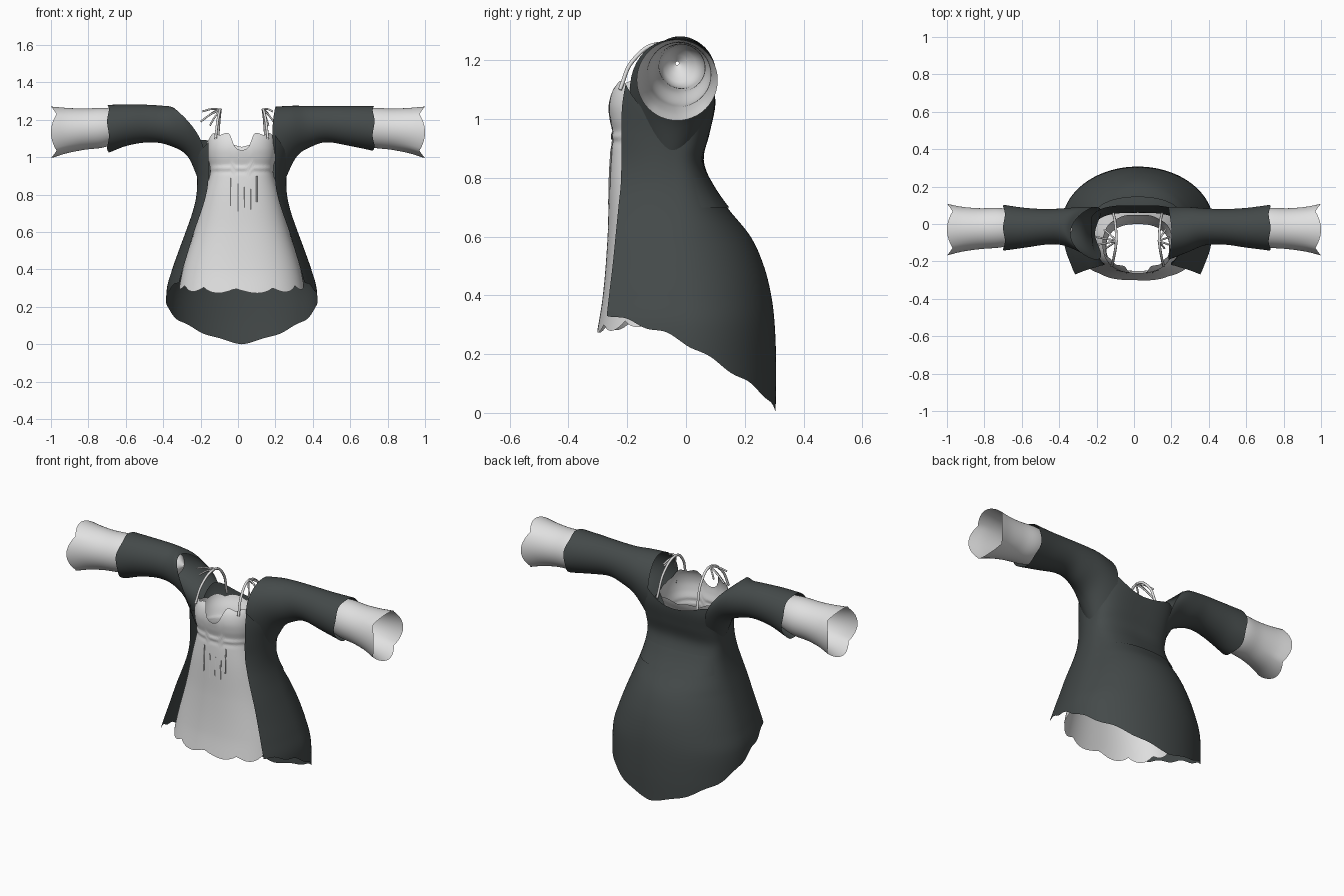
import bpy, bmesh, math

if "Cube" in bpy.data.objects:
    bpy.data.objects.remove(bpy.data.objects["Cube"])

CX = 0.02  # the garment's own centre line


def material(name, rgb):
    m = bpy.data.materials.new(name)
    m.diffuse_color = (*rgb, 1)
    m.use_nodes = True
    m.node_tree.nodes["Principled BSDF"].inputs["Base Color"].default_value = m.diffuse_color
    return m


DARK = material("dark slate cloth", (0.058, 0.068, 0.068))
PALE = material("pale cloth", (0.75, 0.75, 0.75))


def interp(rows, t):
    """Smooth interpolation of rows (key, values...) at key t, keys rising."""
    if t <= rows[0][0]:
        return rows[0][1:]
    if t >= rows[-1][0]:
        return rows[-1][1:]
    k = max(i for i in range(len(rows) - 1) if rows[i][0] <= t)
    a, b = rows[k], rows[k + 1]
    p, n = rows[max(k - 1, 0)], rows[min(k + 2, len(rows) - 1)]
    h = b[0] - a[0]
    u = (t - a[0]) / h
    out = []
    for c in range(1, len(a)):
        ma = (b[c] - p[c]) / (b[0] - p[0]) * h
        mb = (n[c] - a[c]) / (n[0] - a[0]) * h
        out.append((2*u**3 - 3*u*u + 1) * a[c] + (u**3 - 2*u*u + u) * ma
                   + (3*u*u - 2*u**3) * b[c] + (u**3 - u*u) * mb)
    return out


def finish(ob, mat):
    ob.data.materials.append(mat)
    bpy.ops.object.select_all(action='DESELECT')
    ob.select_set(True)
    bpy.context.view_layer.objects.active = ob


def sheet(name, fn, nu, nv, mat, closed=False):
    """Cloth surface from fn(u, v), both 0..1."""
    bm = bmesh.new()
    cols = nu if closed else nu + 1
    g = [[bm.verts.new(fn(i / nu, j / nv)) for i in range(cols)] for j in range(nv + 1)]
    for j in range(nv):
        for i in range(nu):
            k = (i + 1) % cols
            bm.faces.new((g[j][i], g[j][k], g[j + 1][k], g[j + 1][i]))
    bmesh.ops.recalc_face_normals(bm, faces=bm.faces)
    me = bpy.data.meshes.new(name)
    bm.to_mesh(me)
    bm.free()
    ob = bpy.data.objects.new(name, me)
    bpy.context.collection.objects.link(ob)
    finish(ob, mat)
    bpy.ops.object.shade_smooth_by_angle(angle=math.radians(50))
    return ob


def cord(name, pts, r, mat):
    cu = bpy.data.curves.new(name, 'CURVE')
    cu.dimensions = '3D'
    cu.bevel_depth, cu.bevel_resolution, cu.resolution_u = r, 2, 6
    sp = cu.splines.new('BEZIER')
    sp.bezier_points.add(len(pts) - 1)
    for b, p in zip(sp.bezier_points, pts):
        b.co = p
        b.handle_left_type = b.handle_right_type = 'AUTO'
    ob = bpy.data.objects.new(name, cu)
    bpy.context.collection.objects.link(ob)
    finish(ob, mat)
    bpy.ops.object.convert(target='MESH')
    bpy.ops.object.shade_smooth_by_angle(angle=math.radians(60))


# ---- coat body: z, half width, side y, back y, front edge x, front edge y
COAT = [(0.0, .40, .0, .305, .34, -.275), (.15, .405, .0, .307, .34, -.275),
        (.3, .40, .0, .302, .34, -.272), (.4, .372, -.01, .29, .315, -.262),
        (.5, .337, -.02, .265, .285, -.25), (.6, .30, -.03, .22, .255, -.24),
        (.7, .265, -.04, .14, .22, -.23), (.78, .245, -.05, .09, .195, -.222),
        (.86, .238, -.06, .06, .18, -.22), (.95, .243, -.06, .08, .178, -.22),
        (1.05, .26, -.05, .10, .178, -.217), (1.15, .26, -.05, .095, .178, -.20)]


def coat_back(a, z, side, grow=0):
    w, ym, yb = interp(COAT, z)[:3]
    e = 1 - .4 * min(max((z - .6) / .3, 0), 1)    # boxier at the shoulders
    x = (w + grow) * max(math.cos(a * math.pi / 2), 0) ** e
    y = ym + (yb + grow - ym) * math.sin(a * math.pi / 2) ** e
    return CX + side * x, y, z


def coat(u, v):
    side = 1 if u < .5 else -1
    t = 1 - abs(u - .5) * 2              # 0 front edge .. 1 back centre
    front = t < .4
    if front:
        s = 1 - t / .4
        top = .97 + (.15 if side > 0 else .11) * s ** 1.5
        hem = .23 + .10 * s ** .8
    else:
        a = (t - .4) / .6
        top = interp([(0, .97), (.45, 1.14 if side > 0 else 1.09), (1, 1.05)], a)[0]
        hem = .23 * (1 - a) ** 1.3
    hem += .006 * (1 - math.cos(2 * math.pi * 5 * t)) * (1 - t ** 6)
    z = top + (hem - top) * v
    if not front:
        return coat_back(a, z, side)
    w, ym, yb, ex, ey = interp(COAT, z)
    return CX + side * (w - (w - ex) * s * s), ym + (ey - ym) * s, z


sheet("coat_body", coat, 120, 60, DARK)


# ---- bodice edge lapping over the back of the coat skirt
def lap(u, v):
    side = 1 if u < .5 else -1
    a = 1 - abs(u - .5) * 2
    return coat_back(.3 + .7 * a, .80 - .10 * v, side, .006 * v * min(1, a * 3) + .0005)


sheet("coat_waist_lap", lap, 50, 6, DARK)

# ---- coat sleeves: step, top x, top z, bottom x, bottom z, centre y, half depth, bulge
RIGHT = [(0, .725, 1.275, .725, 1.035, -.02, .122, 0), (1, .60, 1.275, .60, 1.06, -.02, .106, 0),
         (2, .48, 1.275, .48, 1.08, -.015, .095, 0), (3, .36, 1.275, .40, 1.06, -.015, .10, 0),
         (4, .28, 1.275, .315, 1.005, -.03, .125, .01), (5, .20, 1.27, .247, .87, -.05, .152, .035)]
LEFT = [(0, -.695, 1.28, -.695, 1.025, -.02, .122, 0), (1, -.58, 1.282, -.58, 1.065, -.02, .106, 0),
        (2, -.47, 1.28, -.46, 1.08, -.015, .095, 0), (3, -.40, 1.275, -.36, 1.06, -.015, .10, 0),
        (4, -.365, 1.272, -.27, 1.005, -.03, .125, .04), (5, -.34, 1.262, -.208, .87, -.05, .152, .085)]


def sleeve(rows, sign):
    def fn(u, v):
        xt, zt, xb, zb, cy, ry, bulge = interp(rows, v * 5)
        a = u * 2 * math.pi
        k = (1 - math.cos(a)) / 2
        wave = .005 * math.cos(5 * a) * max(0, 1 - v * 8)
        taper = 1 - .35 * k * k * v ** 4
        return (xt + (xb - xt) * k + sign * (wave - bulge * math.sin(a) ** 2),
                cy + ry * taper * math.sin(a), zt + (zb - zt) * k)
    return fn


sheet("coat_sleeve_right", sleeve(RIGHT, 1), 48, 30, DARK, True)
sheet("coat_sleeve_left", sleeve(LEFT, -1), 48, 30, DARK, True)

# ---- pale undersleeves: x, centre y, half depth, centre z, half height
UNDER = [(.33, -.03, .006, 1.19, .006), (.38, -.02, .06, 1.18, .06), (.48, -.015, .078, 1.178, .075),
         (.60, -.02, .085, 1.172, .083), (.72, -.02, .106, 1.158, .106), (.82, -.025, .109, 1.15, .11),
         (.92, -.028, .12, 1.142, .122), (1.0, -.03, .138, 1.133, .138)]


def undersleeve(sign):
    def fn(u, v):
        x = .33 + .67 * v
        cy, ry, cz, rz = interp(UNDER, x)
        a = u * 2 * math.pi
        x -= .03 * (1 - abs(math.cos(2 * a))) * max(0, (v - .75) / .25)
        return sign * x, cy + ry * math.sin(a), cz + rz * math.cos(a)
    return fn


sheet("undersleeve_right", undersleeve(1), 48, 32, PALE, True)
sheet("undersleeve_left", undersleeve(-1), 48, 32, PALE, True)

# ---- dress: z, half width, front y, back y
DRESS = [(.25, .345, -.307, .17), (.4, .315, -.283, .14), (.6, .255, -.267, .09),
         (.8, .20, -.262, .03), (.9, .172, -.256, .005), (.926, .168, -.251, .0),
         (.934, .17, -.255, .0), (.948, .17, -.255, .0), (.956, .172, -.251, .005),
         (1.0, .182, -.26, .02), (1.05, .188, -.264, .045), (1.1, .187, -.252, .06),
         (1.14, .182, -.225, .065)]


def dress(u, v):
    a = u * 2 * math.pi                   # 0 is the front centre
    f = max(math.cos(a), 0)
    near = min(a, 2 * math.pi - a)
    top = (1.055 + .062 * min(f * 1.6, 1) + .014 * abs(math.sin(a * 5))
           - .08 * math.exp(-(near / .24) ** 4))
    hem = .30 + .03 * (1 - f) - .028 * abs(math.sin(a * 6 + .4)) ** .8
    z = hem + (top - hem) * v
    w, yf, yb = interp(DRESS, z)
    e = .85
    c, s = math.cos(a), math.sin(a)
    return (CX + w * math.copysign(abs(s) ** e, s),
            (yf + yb) / 2 - (yb - yf) / 2 * math.copysign(abs(c) ** e, c), z)


sheet("dress", dress, 128, 100, PALE, True)

# ---- short gathers below the waist band
for i, (x, lo, hi) in enumerate([(-.04, .74, .89), (.0, .71, .86), (.035, .73, .84),
                                 (.07, .72, .83), (.10, .76, .9)]):
    cord(f"gather_{i}", [(x, interp(DRESS, z)[1] + .002, z) for z in (lo, (lo + hi) / 2, hi)], .003, PALE)

# ---- shoulder straps with tied ends
for side, word in ((1, "right"), (-1, "left")):
    def P(x, y, z):
        return CX + side * x, y, z
    cord(f"strap_{word}", [P(.14, -.225, 1.10), P(.128, -.18, 1.20), P(.115, -.09, 1.255),
                           P(.12, .0, 1.20), P(.13, .055, 1.06)], .007, PALE)
    reach = 1 if side < 0 else .55
    for n, (dx, y, z) in enumerate([(.11, -.07, 1.19), (.10, -.11, 1.245), (.06, -.13, 1.17), (.07, -.03, 1.22)]):
        cord(f"tie_{word}_{n}", [P(.11, -.09, 1.255), P(.11 + dx * reach * .5, (y - .09) / 2, (z + 1.27) / 2),
                                 P(.11 + dx * reach, y, z)], .005, PALE)
